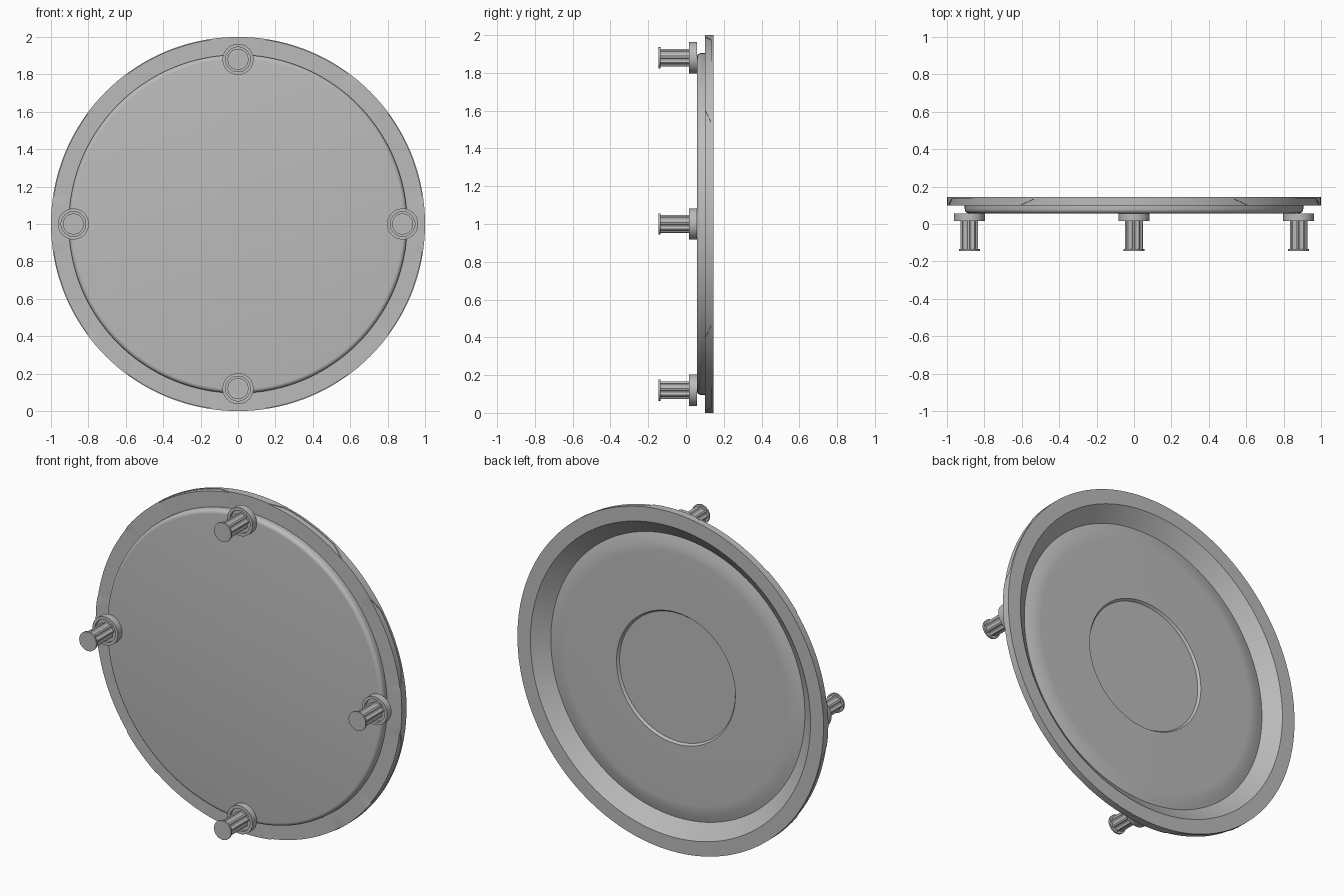
import bpy, bmesh, math

if "Cube" in bpy.data.objects:
    bpy.data.objects.remove(bpy.data.objects["Cube"])

grey = bpy.data.materials.new("plain_grey")
grey.diffuse_color = (0.5, 0.5, 0.5, 1)
grey.use_nodes = True
grey.node_tree.nodes["Principled BSDF"].inputs["Base Color"].default_value = grey.diffuse_color


def lathe(name, profile, cx, cz, steps, angle=30):
    """Spin profile(a) -> [(radius, y), ...] around a y axis through (cx, cz)."""
    bm = bmesh.new()
    rings = []
    for i in range(steps):
        a = 2 * math.pi * i / steps
        rings.append([bm.verts.new((cx + r * math.cos(a), y, cz + r * math.sin(a)))
                      for r, y in profile(i)])
    for i in range(steps):
        p, q = rings[i], rings[(i + 1) % steps]
        for k in range(len(p) - 1):
            bm.faces.new((p[k], p[k + 1], q[k + 1], q[k]))
    bmesh.ops.remove_doubles(bm, verts=bm.verts, dist=1e-5)
    bmesh.ops.recalc_face_normals(bm, faces=bm.faces)
    me = bpy.data.meshes.new(name)
    bm.to_mesh(me)
    bm.free()
    ob = bpy.data.objects.new(name, me)
    bpy.context.collection.objects.link(ob)
    me.materials.append(grey)
    bpy.ops.object.select_all(action='DESELECT')
    ob.select_set(True)
    bpy.context.view_layer.objects.active = ob
    bpy.ops.object.shade_smooth_by_angle(angle=math.radians(angle))
    return ob


STEPS = 144


def cover_profile(i):
    # eight shallow grip recesses around the rim edge
    deg = (i * 360 / STEPS + 22.5) % 45 - 22.5
    t = min(max((abs(deg) - 7.5) / 5, 0), 1)
    b = 0.10 + 0.033 * t
    fillet = [(0.882 + 0.023 * math.sin(u), 0.08 - 0.023 * math.cos(u))
              for u in [math.pi / 2 * k / 5 for k in range(6)]]
    # raised pad in the dish, rising in a soft curve from the trough
    dome = [(0.83 - 0.10 * s, 0.076 + 0.018 * math.sin(s * math.pi / 2))
            for s in [k / 6 for k in range(7)]]
    return ([(0, 0.057)] + fillet
            + [(0.905, 0.10), (0.996, 0.10), (0.996, b), (1.0, b), (1.0, 0.145),
               (0.915, 0.145)]
            + dome + [(0.388, 0.094), (0.378, 0.080), (0, 0.080)])


lathe("round_cover", cover_profile, 0, 1, STEPS)

# four mounting pegs around the rim
collar = [(0, 0.057), (0.083, 0.057), (0.083, 0.017), (0.066, 0.017),
          (0.066, 0.034), (0, 0.034)]
cap = [(0, -0.145), (0.056, -0.145), (0.056, -0.135), (0, -0.135)]


def stem_profile(i):
    r = 0.047 if i % 4 < 2 else 0.039
    return [(0, 0.036), (r, 0.036), (r, -0.137), (0, -0.137)]


for side, dx, dz in (("right", 1, 0), ("top", 0, 1), ("left", -1, 0), ("bottom", 0, -1)):
    x, z = 0.88 * dx, 1 + 0.88 * dz
    lathe(side + "_peg_collar", lambda i: collar, x, z, 40)
    lathe(side + "_peg_stem", stem_profile, x, z, 32, 25)
    lathe(side + "_peg_cap", lambda i: cap, x, z, 40)
